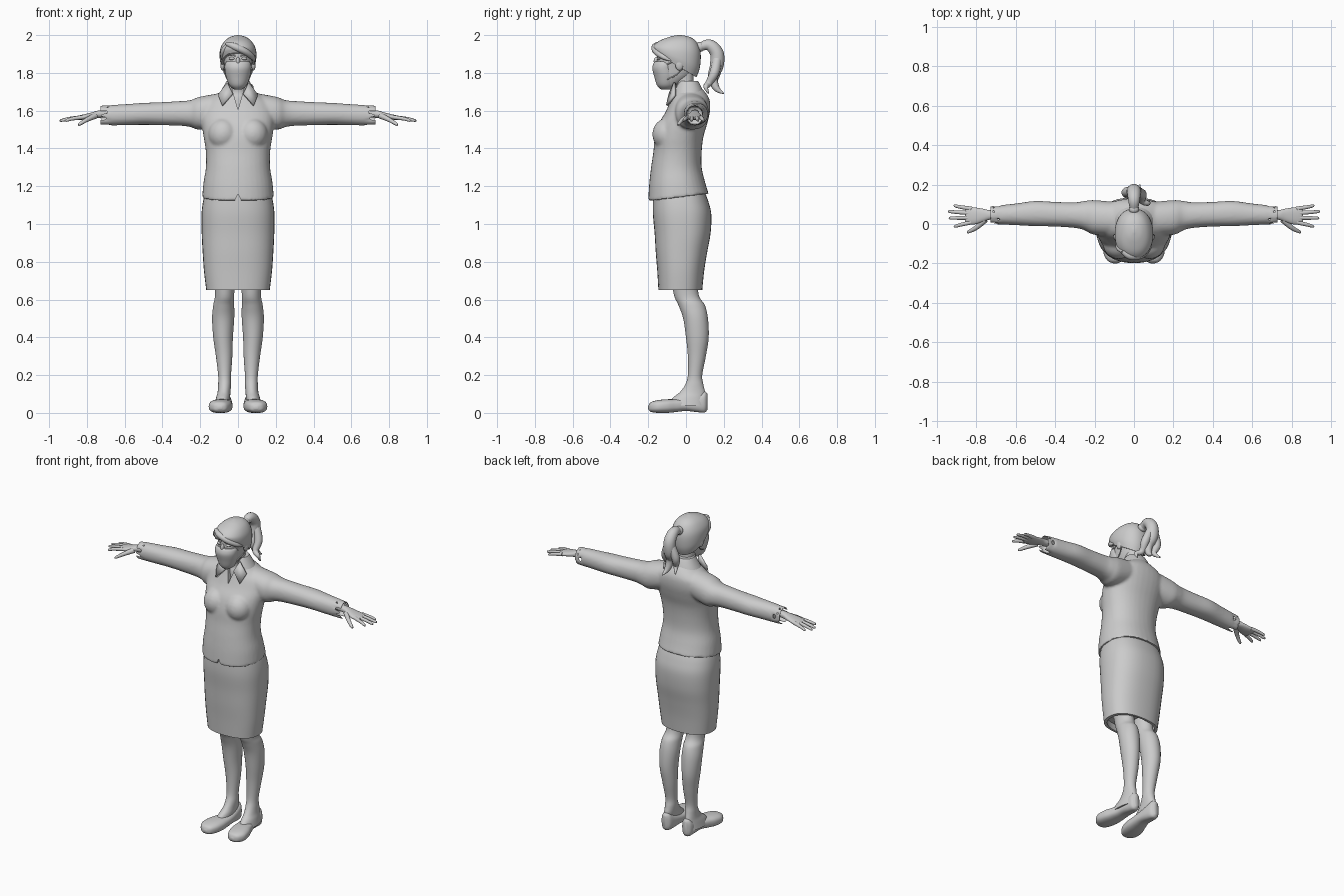
import bpy, bmesh
from math import cos, sin, pi, radians
from mathutils import Vector

cube = bpy.data.objects.get("Cube")
if cube:
    bpy.data.objects.remove(cube, do_unlink=True)

grey = bpy.data.materials.new("plain grey")
grey.use_nodes = True
grey.diffuse_color = (0.6, 0.6, 0.6, 1)
grey.node_tree.nodes["Principled BSDF"].inputs["Base Color"].default_value = (0.6, 0.6, 0.6, 1)


def activate(obj):
    bpy.ops.object.select_all(action='DESELECT')
    obj.select_set(True)
    bpy.context.view_layer.objects.active = obj


def finish(name, bm, angle=40):
    bmesh.ops.recalc_face_normals(bm, faces=bm.faces[:])
    mesh = bpy.data.meshes.new(name)
    bm.to_mesh(mesh)
    bm.free()
    mesh.materials.append(grey)
    obj = bpy.data.objects.new(name, mesh)
    bpy.context.collection.objects.link(obj)
    activate(obj)
    bpy.ops.object.shade_smooth_by_angle(angle=radians(angle))
    return obj


def spline(rows, steps):
    """Smooth curve through rows of equal length."""
    out = []
    for i in range(len(rows) - 1):
        p0, p1 = rows[max(i - 1, 0)], rows[i]
        p2, p3 = rows[i + 1], rows[min(i + 2, len(rows) - 1)]
        for k in range(steps):
            t = k / steps
            out.append([b + t / 2 * (c - a + t * (2*a - 5*b + 4*c - d + t * (3*(b - c) + d - a)))
                        for a, b, c, d in zip(p0, p1, p2, p3)])
    return out + [list(rows[-1])]


def loft(name, rows, axis='z', side=1, power=2.2, hollow=False, count=36, steps=6):
    """Rows: position along axis, a min, a max, b min, b max, optional tilt."""
    rows = [tuple(r) + (0,) * (6 - len(r)) for r in rows]
    rings = []
    for t, a0, a1, b0, b1, tilt in spline(rows, steps):
        ring = []
        for i in range(count):
            c, s = cos(2 * pi * i / count), sin(2 * pi * i / count)
            c = abs(c) ** (2 / power) * (1 if c > 0 else -1)
            s = abs(s) ** (2 / power) * (1 if s > 0 else -1)
            a, b = (a0 + a1) / 2 + (a1 - a0) / 2 * c, (b0 + b1) / 2 + (b1 - b0) / 2 * s
            p = {'x': (t, a, b), 'y': (a, t, b), 'z': (a, b, t + tilt * b)}[axis]
            ring.append(Vector((p[0] * side, p[1], p[2])))
        rings.append(ring)
    if hollow:
        def shrink(ring):
            mid = sum(ring, Vector()) / count
            return [mid + (p - mid) * 0.88 for p in ring]
        rings = [shrink(rings[3]), shrink(rings[0])] + rings
    bm = bmesh.new()
    vs = [[bm.verts.new(p) for p in ring] for ring in rings]
    for lo, hi in zip(vs, vs[1:]):
        for i in range(count):
            j = (i + 1) % count
            bm.faces.new((lo[i], lo[j], hi[j], hi[i]))
    bm.faces.new(vs[0])
    bm.faces.new(vs[-1])
    return finish(name, bm)


def body(name, rows, **kw):
    """Loft up z, symmetric in x. Rows: z, half width, front, back, tilt."""
    return loft(name, [(r[0], -r[1], r[1]) + tuple(r[2:]) for r in rows], **kw)


def tube(name, points):
    """Rows: x, y, z, radius."""
    bm = bmesh.new()
    path = spline(points, 6)
    rings = []
    for i, p in enumerate(path):
        d = Vector(path[min(i + 1, len(path) - 1)][:3]) - Vector(path[max(i - 1, 0)][:3])
        # Keep one reference axis so the rings never twist
        ref = Vector((0, 1, 0)) if abs(d.x) > max(abs(d.y), abs(d.z)) else Vector((1, 0, 0))
        ref = Vector((0, 0.6, 0.8)) if abs(points[-1][0] - points[0][0]) > 0.06 else Vector((1, 0, 0))
        u = d.cross(ref).normalized()
        v = d.cross(u).normalized()
        rings.append([bm.verts.new(Vector(p[:3]) + max(p[3], 0.001) * (u * cos(a) + v * sin(a)))
                      for a in (2 * pi * k / 14 for k in range(14))])
    for lo, hi in zip(rings, rings[1:]):
        for i in range(14):
            j = (i + 1) % 14
            bm.faces.new((lo[i], lo[j], hi[j], hi[i]))
    bm.faces.new(rings[0])
    bm.faces.new(rings[-1])
    return finish(name, bm)


def ball(name, centre, size):
    bm = bmesh.new()
    bmesh.ops.create_uvsphere(bm, u_segments=24, v_segments=14, radius=1)
    bmesh.ops.scale(bm, vec=size, verts=bm.verts)
    bmesh.ops.translate(bm, vec=centre, verts=bm.verts)
    return finish(name, bm)


def wedge(name, corners, y0, y1):
    bm = bmesh.new()
    face = bm.faces.new([bm.verts.new((x, y0, z)) for x, z in corners])
    ext = bmesh.ops.extrude_face_region(bm, geom=[face])
    moved = [v for v in ext["geom"] if isinstance(v, bmesh.types.BMVert)]
    bmesh.ops.translate(bm, vec=(0, y1 - y0, 0), verts=moved)
    obj = finish(name, bm)
    obj.hide_render = True
    return obj


# Jacket: torso, bust and sleeves fused into one cloth surface
parts = [body("jacket", [
    (1.145, .19, -.2, .12, .125), (1.22, .183, -.195, .1, .06), (1.3, .17, -.185, .083),
    (1.38, .17, -.173, .083), (1.46, .182, -.165, .092), (1.53, .192, -.145, .112),
    (1.59, .197, -.11, .126), (1.64, .18, -.088, .128), (1.67, .14, -.077, .12),
    (1.7, .09, -.067, .1), (1.72, .065, -.055, .08)], hollow=True)]
for s in (1, -1):
    parts.append(ball("bust", (s * .078, -.1, 1.475), (.08, .078, .085)))
    parts.append(loft("sleeve", [
        (.735, 0, .09, 1.52, 1.626), (.6, -.006, .104, 1.523, 1.634), (.5, -.011, .117, 1.525, 1.641),
        (.4, -.013, .112, 1.523, 1.645), (.3, -.02, .11, 1.52, 1.651), (.25, -.032, .117, 1.513, 1.656),
        (.2, -.055, .121, 1.5, 1.674), (.08, -.06, .11, 1.53, 1.695)], axis='x', side=s, hollow=True))
activate(parts[0])
for p in parts:
    p.select_set(True)
bpy.ops.object.join()
jacket = parts[0]
remesh = jacket.modifiers.new("fuse", 'REMESH')
remesh.mode, remesh.voxel_size = 'VOXEL', 0.008
smooth = jacket.modifiers.new("soften", 'SMOOTH')
smooth.factor, smooth.iterations = 0.5, 6

# Collar stand, then the neckline and hem notch cut out
collar = body("collar", [(1.675, .11, -.072, .1), (1.71, .088, -.062, .088),
                         (1.74, .07, -.05, .074), (1.757, .06, -.042, .064)])
neckline = wedge("neckline_cutter", [(-.05, 1.78), (.05, 1.78), (0, 1.605)], -.3, -.02)
notch = wedge("notch_cutter", [(-.035, 1.09), (.035, 1.09), (0, 1.158)], -.3, -.1)
for obj, cutters in ((jacket, (neckline, notch)), (collar, (neckline,))):
    for c in cutters:
        cut = obj.modifiers.new("cut", 'BOOLEAN')
        cut.operation, cut.object = 'DIFFERENCE', c
    activate(obj)
    bpy.ops.object.convert(target='MESH')
    bpy.ops.object.shade_smooth_by_angle(angle=radians(40))
for c in (neckline, notch):
    bpy.data.objects.remove(c, do_unlink=True)

# Skirt
body("skirt", [(.65, .168, -.146, .086), (.75, .18, -.152, .096), (.85, .187, -.16, .112),
               (.95, .192, -.166, .13), (1.05, .193, -.175, .134), (1.12, .185, -.175, .118),
               (1.18, .17, -.172, .095)], hollow=True, power=2.4)

# Neck and upper chest
body("neck", [(1.58, .07, -.065, .09), (1.66, .06, -.06, .07), (1.7, .05, -.05, .055),
              (1.75, .047, -.06, .04), (1.8, .047, -.07, .04)])

# Head, mask and hair cap
body("head", [(1.715, .018, -.128, -.075), (1.735, .04, -.145, -.04), (1.78, .06, -.155, .02),
              (1.83, .07, -.157, .05), (1.88, .078, -.153, .065), (1.93, .078, -.148, .065),
              (1.97, .05, -.11, .03)])
body("face_mask", [(1.712, .02, -.132, -.08), (1.735, .046, -.154, -.06), (1.78, .063, -.168, -.05),
                   (1.82, .07, -.178, -.055), (1.845, .069, -.174, -.06), (1.86, .06, -.164, -.08)], power=2)
body("hair", [(1.81, .088, -.168, .055, -.6), (1.86, .097, -.175, .074, -.4), (1.92, .094, -.17, .077, -.15),
              (1.965, .073, -.142, .056, -.03), (1.99, .042, -.09, .02), (2, .006, -.045, -.025)], hollow=True)
tube("fringe", [(-.06, -.14, 1.955, .01), (-.02, -.163, 1.94, .018), (.035, -.158, 1.915, .018),
                (.075, -.12, 1.885, .014), (.088, -.08, 1.865, .004)])
tube("side_lock", [(-.055, -.14, 1.95, .01), (-.078, -.12, 1.915, .014), (-.086, -.085, 1.87, .005)])
ball("nose_bridge", (0, -.158, 1.862), (.011, .013, .022))

# Ponytail with curled ends
tube("hair_tie", [(0, .06, 1.932, .022), (0, .075, 1.938, .027), (0, .09, 1.943, .022)])
tube("ponytail", [(0, .06, 1.93, .018), (0, .12, 1.948, .03), (0, .163, 1.905, .036), (0, .162, 1.835, .036),
                  (.01, .142, 1.78, .026), (.02, .16, 1.72, .018), (.03, .2, 1.69, .003)])
tube("left_curl", [(.015, .165, 1.87, .025), (.04, .15, 1.8, .025), (.04, .12, 1.745, .018),
                   (.07, .105, 1.725, .013), (.075, .12, 1.69, .003)])
tube("right_curl", [(-.015, .165, 1.87, .025), (-.04, .16, 1.8, .024), (-.03, .145, 1.745, .016),
                    (-.05, .18, 1.71, .003)])

for s, side in ((1, "left"), (-1, "right")):
    # Face details
    ball(side + "_ear", (s * .082, -.035, 1.845), (.012, .022, .032))
    ball(side + "_eye", (s * .032, -.143, 1.876), (.017, .012, .008))
    tube(side + "_brow", [(s * .014, -.153, 1.89, .003), (s * .035, -.146, 1.897, .004), (s * .058, -.125, 1.89, .002)])
    tube(side + "_upper_strap", [(s * .066, -.1, 1.845, .003), (s * .077, -.065, 1.86, .003), (s * .084, -.03, 1.868, .003)])
    tube(side + "_lower_strap", [(s * .056, -.1, 1.765, .003), (s * .068, -.05, 1.79, .003), (s * .08, -.02, 1.82, .003)])

    # Pointed collar flap
    bm = bmesh.new()
    outline = [(.055, -.058, 1.748), (.028, -.085, 1.69), (.083, -.1, 1.627), (.104, -.06, 1.682)]
    bm.faces.new([bm.verts.new((s * x, y, z)) for x, y, z in outline])
    bmesh.ops.triangulate(bm, faces=bm.faces[:])
    flap = finish(side + "_collar_flap", bm)
    thick = flap.modifiers.new("thickness", 'SOLIDIFY')
    thick.thickness, thick.offset = 0.014, 0

    # Hand
    loft(side + "_palm", [
        (.66, .025, .07, 1.568, 1.606), (.73, .022, .07, 1.562, 1.602), (.77, .01, .078, 1.558, 1.592),
        (.81, -.002, .084, 1.552, 1.582), (.845, 0, .086, 1.55, 1.573), (.857, .01, .076, 1.556, 1.567)],
        axis='x', side=s)
    for finger, y, tip_x, tip_y in (("little", .077, .915, .092), ("ring", .055, .943, .063),
                                    ("middle", .032, .94, .03), ("index", .009, .915, -.012)):
        tube(side + "_" + finger + "_finger", [
            (s * .825, y, 1.565, .011), (s * (.4 * .825 + .6 * tip_x), .4 * y + .6 * tip_y, 1.557, .0095),
            (s * (tip_x - .006), tip_y, 1.548, .007), (s * tip_x, tip_y, 1.547, .002)])
    tube(side + "_thumb", [(s * .755, .022, 1.573, .016), (s * .8, -.018, 1.552, .012),
                           (s * .84, -.04, 1.528, .008), (s * .846, -.043, 1.525, .002)])

    # Leg and flat shoe
    loft(side + "_leg", [
        (.04, .045, .125, -.105, .1), (.08, .042, .116, -.07, .1), (.11, .04, .108, -.032, .101),
        (.15, .037, .105, -.004, .092), (.2, .037, .105, .01, .086), (.3, .03, .117, .01, .105),
        (.4, .027, .131, 0, .12), (.5, .02, .137, -.015, .116), (.57, .02, .131, -.04, .1),
        (.63, .02, .122, -.065, .066), (.78, .015, .135, -.09, .06)], side=s, power=2)
    loft(side + "_shoe", [
        (-.2, .085, .105, .02, .035), (-.187, .06, .133, .006, .056), (-.15, .04, .154, 0, .067),
        (-.1, .03, .15, 0, .072), (-.05, .029, .132, .005, .073), (0, .03, .116, .01, .078),
        (.06, .034, .11, .004, .096), (.098, .042, .104, .002, .113), (.114, .06, .086, .018, .1)],
        axis='y', side=s, power=2.6)
